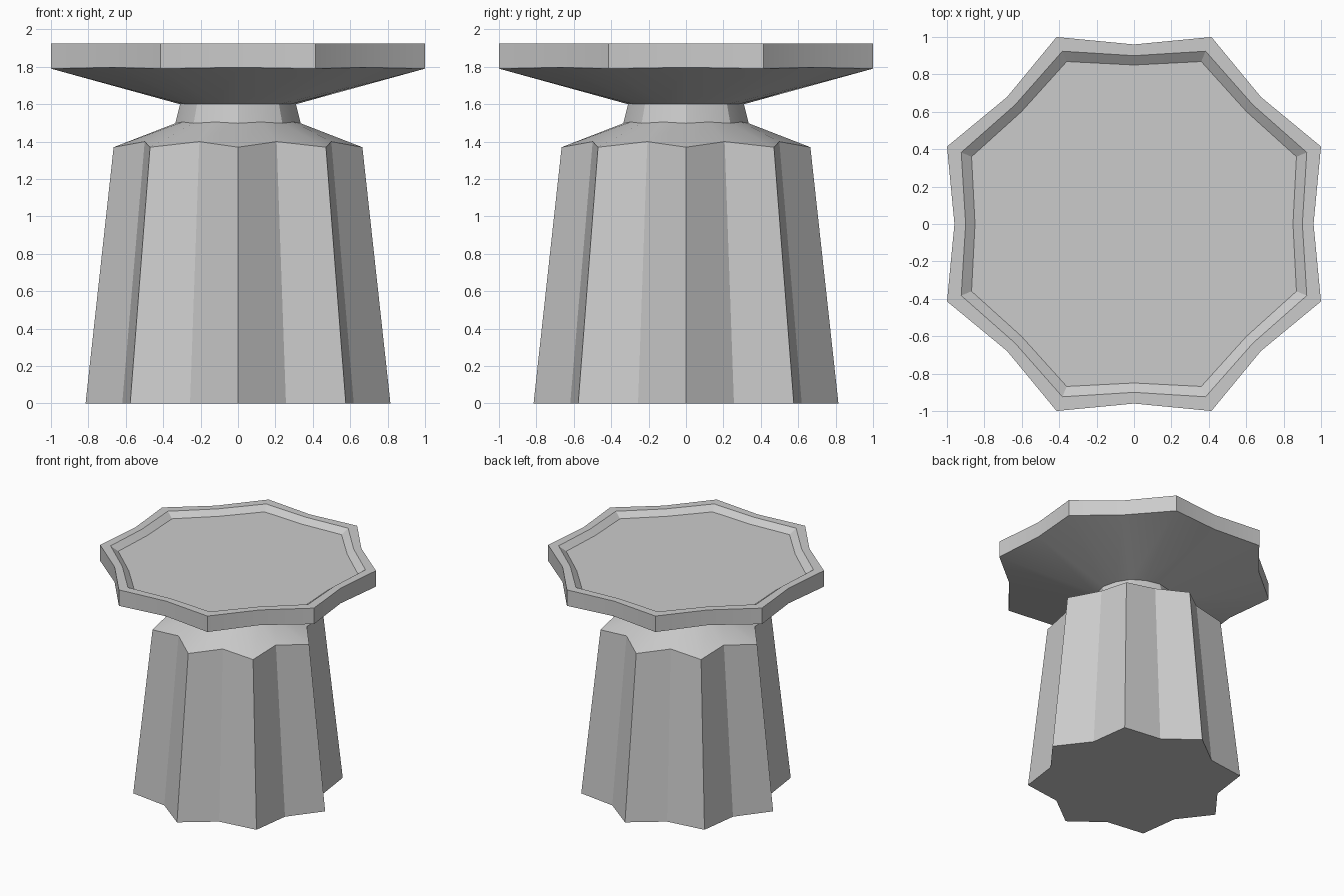
import bpy
import bmesh
from math import cos, sin, pi, radians

cube = bpy.data.objects.get("Cube")
if cube:
    bpy.data.objects.remove(cube, do_unlink=True)

stone = bpy.data.materials.new("grey stone")
stone.use_nodes = True
GREY = (0.6, 0.6, 0.6, 1.0)
stone.diffuse_color = GREY
stone.node_tree.nodes["Principled BSDF"].inputs["Base Color"].default_value = GREY


def star_ring(bm, even, odd):
    """Sixteen points alternating between two (radius, height) pairs."""
    ring = []
    for i in range(16):
        r, z = odd if i % 2 else even
        a = i * pi / 8
        ring.append(bm.verts.new((r * cos(a), r * sin(a), z)))
    return ring


def star_loft(name, profile, cap_bottom=False, cap_top=False):
    """Skin a stack of star-shaped rings, from bottom to top."""
    bm = bmesh.new()
    rings = [star_ring(bm, even, odd) for even, odd in profile]
    for low, high in zip(rings, rings[1:]):
        for i in range(16):
            j = (i + 1) % 16
            bm.faces.new((low[i], low[j], high[j], high[i]))
    if cap_bottom:
        bm.faces.new(rings[0][::-1])
    if cap_top:
        bm.faces.new(rings[-1])
    mesh = bpy.data.meshes.new(name)
    bm.to_mesh(mesh)
    bm.free()
    mesh.materials.append(stone)
    obj = bpy.data.objects.new(name, mesh)
    bpy.context.collection.objects.link(obj)
    return obj


# Fluted pedestal: ridges on the axes, grooves in between
star_loft("fluted_pedestal", [
    ((0.815, 0), (0.67, 0)),
    ((0.665, 1.37), (0.54, 1.4)),
], cap_bottom=True)

# Sloping shoulder and short neck
shoulder = star_loft("shoulder", [
    ((0.665, 1.37), (0.54, 1.4)),
    ((0.335, 1.498), (0.32, 1.505)),
])
neck = star_loft("neck", [
    ((0.335, 1.498), (0.32, 1.505)),
    ((0.31, 1.6), (0.305, 1.6)),
])

# Flared tray with a raised rim: points between the axes
tray = star_loft("tray", [
    ((0.31, 1.6), (0.305, 1.6)),
    ((0.96, 1.797), (1.082, 1.79)),
    ((0.96, 1.925), (1.082, 1.925)),
    ((0.9, 1.925), (1.0, 1.925)),
    ((0.85, 1.885), (0.94, 1.885)),
], cap_top=True)

# Soft shading on the round parts, keeping strong edges
for obj in (shoulder, neck, tray):
    bpy.ops.object.select_all(action="DESELECT")
    obj.select_set(True)
    bpy.context.view_layer.objects.active = obj
    bpy.ops.object.shade_smooth_by_angle(angle=radians(30))
